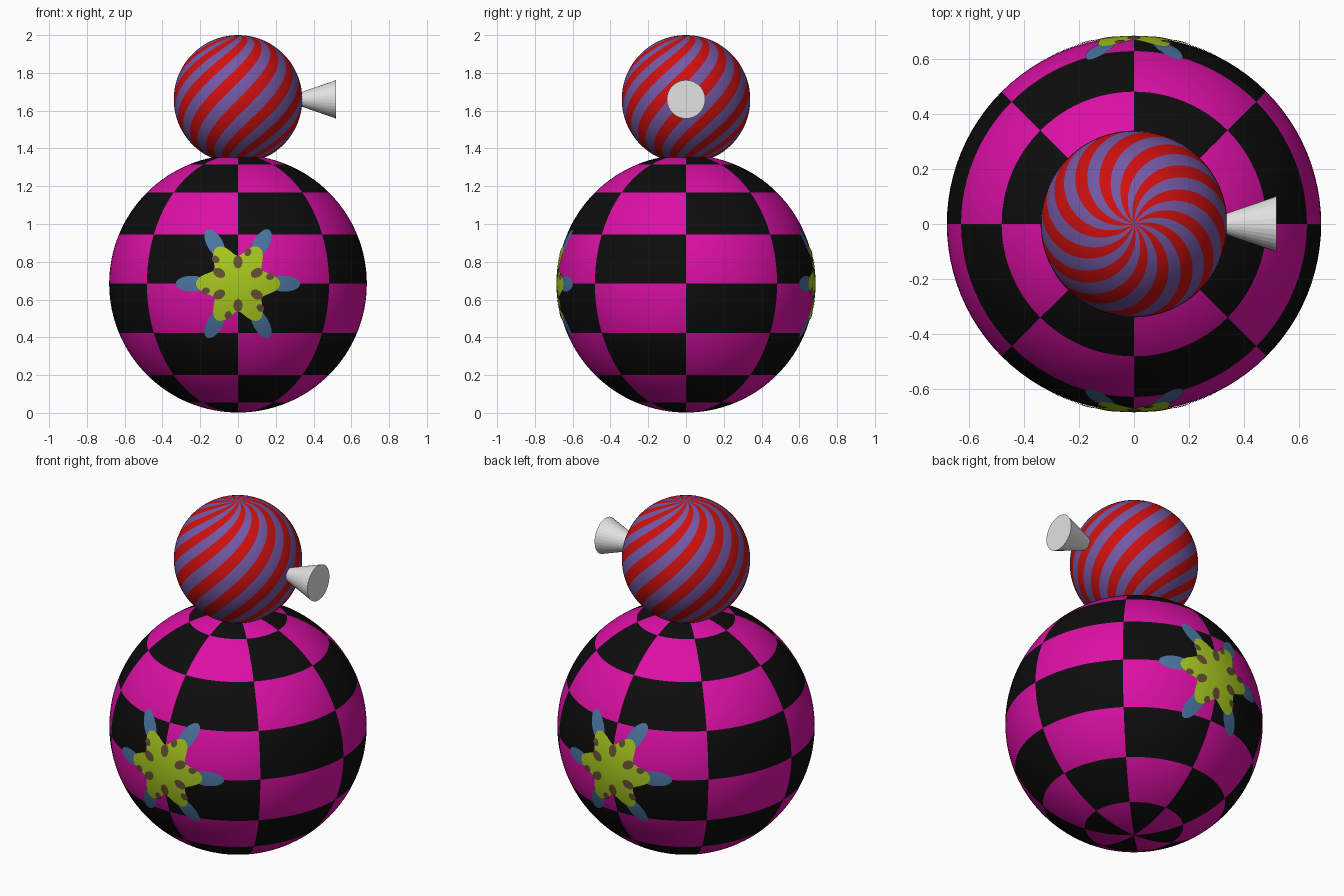
import bpy, bmesh, math
from mathutils import Vector, Matrix

if "Cube" in bpy.data.objects:
    bpy.data.objects.remove(bpy.data.objects["Cube"])

TAU = 2 * math.pi


def mat(name, rgb):
    m = bpy.data.materials.new(name)
    m.diffuse_color = (*rgb, 1)
    m.use_nodes = True
    m.node_tree.nodes["Principled BSDF"].inputs["Base Color"].default_value = m.diffuse_color
    return m


magenta = mat("magenta", (0.72, 0.005, 0.38))
black = mat("black", (0.004, 0.004, 0.004))
red = mat("red", (0.62, 0.005, 0.005))
purple = mat("purple", (0.175, 0.1, 0.38))
white = mat("off white", (0.76, 0.76, 0.76))
lime = mat("lime", (0.39, 0.58, 0.014))
brown = mat("brown", (0.13, 0.08, 0.035))
blue = mat("steel blue", (0.07, 0.18, 0.36))


def finish(bm, name, mats, smooth=True):
    me = bpy.data.meshes.new(name)
    for f in bm.faces:
        f.smooth = smooth
    bm.to_mesh(me)
    bm.free()
    for m in mats:
        me.materials.append(m)
    ob = bpy.data.objects.new(name, me)
    bpy.context.collection.objects.link(ob)
    return ob


def ball(name, r, z, segs, rings, twist, mats, rule):
    """Sphere whose meridians turn with latitude; rule(column, row) picks the colour."""
    bm = bmesh.new()
    grid = []
    for j in range(1, rings):
        lat = math.pi * (j / rings - 0.5)
        row = []
        for i in range(segs):
            a = TAU * i / segs + twist * lat
            row.append(bm.verts.new((r * math.cos(lat) * math.cos(a),
                                     r * math.cos(lat) * math.sin(a),
                                     z + r * math.sin(lat))))
        grid.append(row)
    south, north = bm.verts.new((0, 0, z - r)), bm.verts.new((0, 0, z + r))
    for i in range(segs):
        k = (i + 1) % segs
        bm.faces.new((south, grid[0][k], grid[0][i])).material_index = rule(i, 0)
        bm.faces.new((grid[-1][i], grid[-1][k], north)).material_index = rule(i, rings - 1)
        for j in range(rings - 2):
            f = bm.faces.new((grid[j][i], grid[j][k], grid[j + 1][k], grid[j + 1][i]))
            f.material_index = rule(i, j + 1)
    return finish(bm, name, mats)


# Checkered body (8 x 8 checks) and head with 12 spiral stripe pairs
R, ZC = 0.682, 0.684
ball("body", R, ZC, 96, 64, 0, (magenta, black), lambda i, j: (i // 12 + j // 8) % 2)
ball("head", 0.34, 1.66, 144, 72, 1.0, (red, purple), lambda i, j: (i // 6) % 2)

# Flared cone on the right side of the head
bm = bmesh.new()
bmesh.ops.create_cone(bm, cap_ends=True, segments=32, radius1=0.012, radius2=0.102, depth=0.26,
                      matrix=Matrix.Translation((0.39, 0, 1.66)) @ Matrix.Rotation(math.pi / 2, 4, 'Y'))
finish(bm, "side_cone", (white,), smooth=False)


def decal(name, outlines, lift, material, rings):
    """Thin painted shapes (front-view outlines) wrapped onto the body, front and back."""
    bm = bmesh.new()
    for side in (1, -1):
        for pts in outlines:
            c = sum(pts, Vector((0, 0))) / len(pts)

            def put(p):
                y = math.sqrt((R + lift) ** 2 - p.length_squared)
                return bm.verts.new((side * p.x, -side * y, ZC + p.y))
            mid, prev = put(c), None
            for n in range(1, rings + 1):
                ring = [put(c + (p - c) * n / rings) for p in pts]
                for i in range(len(pts)):
                    k = (i + 1) % len(pts)
                    if prev:
                        bm.faces.new((prev[i], ring[i], ring[k], prev[k]))
                    else:
                        bm.faces.new((mid, ring[i], ring[k]))
                prev = ring
    finish(bm, name, (material,))


def polar(r, a):
    return Vector((r * math.cos(a), r * math.sin(a)))


def oval(dist, angle, length, width, n=20):
    rot = Matrix.Rotation(angle, 2)
    return [rot @ Vector((dist + length * math.cos(TAU * i / n), width * math.sin(TAU * i / n)))
            for i in range(n)]


# Flower: blue petals, lime six-lobed centre, brown spots
sixth = [TAU * k / 6 for k in range(6)]
decal("flower_petals", [oval(0.245, a, 0.085, 0.042) for a in sixth], 0.002, blue, 3)
decal("flower_centre", [[polar(0.185 + 0.038 * math.cos(6 * TAU * i / 96), TAU * i / 96)
                         for i in range(96)]], 0.004, lime, 8)
decal("flower_spots",
      [oval(0.115, a + TAU / 12, 0.034, 0.024) for a in sixth]
      + [oval(0.175, a + 0.22, 0.022, 0.018) for a in sixth], 0.006, brown, 2)
